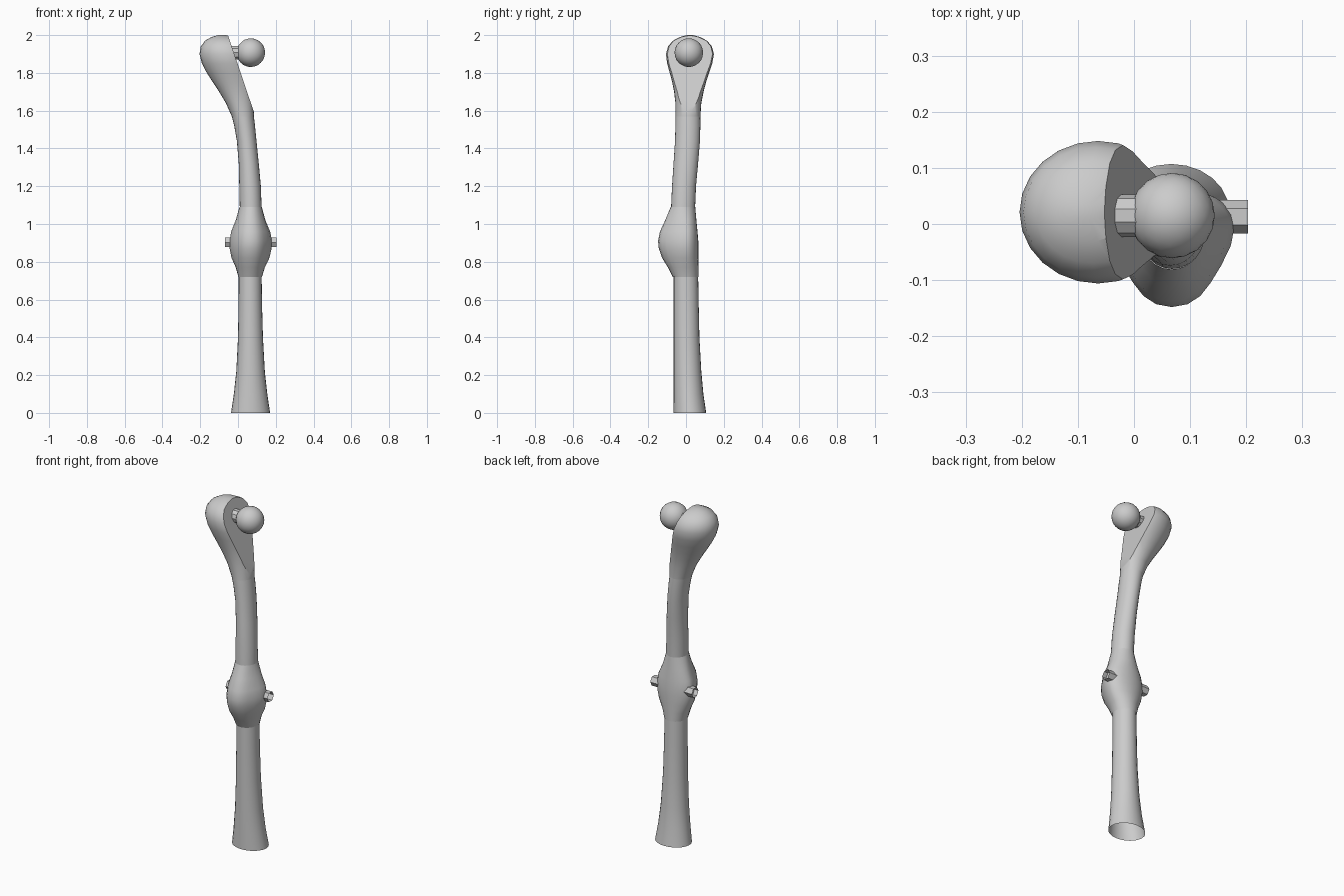
import bpy, bmesh, math
from mathutils import Vector

SIDES = 24


def finish(name, bm, angle=35):
    bmesh.ops.recalc_face_normals(bm, faces=bm.faces[:])
    mesh = bpy.data.meshes.new(name)
    bm.to_mesh(mesh)
    bm.free()
    obj = bpy.data.objects.new(name, mesh)
    bpy.context.collection.objects.link(obj)
    bpy.ops.object.select_all(action='DESELECT')
    obj.select_set(True)
    bpy.context.view_layer.objects.active = obj
    bpy.ops.object.shade_smooth_by_angle(angle=math.radians(angle))
    return obj


def loft(rings, cap_top=False):
    """Each ring: z, x min, x max, y min, y max, y of widest line, front pinch."""
    bm = bmesh.new()
    loops = []
    for z, x0, x1, y0, y1, *extra in rings:
        mid = extra[0] if extra else (y0 + y1) / 2
        pinch = extra[1] if extra else 0
        loop = []
        for i in range(SIDES):
            t = math.tau * i / SIDES
            c, s = math.cos(t), math.sin(t)
            x = (x1 - x0) / 2 * c
            y = mid + (s * (y1 - mid) if s > 0 else s * (mid - y0))
            if s < 0:
                x *= 1 - pinch * math.sin(2 * t) ** 2
            loop.append(bm.verts.new(((x0 + x1) / 2 + x, y, z)))
        loops.append(loop)
    for a, b in zip(loops, loops[1:]):
        for i in range(SIDES):
            j = (i + 1) % SIDES
            bm.faces.new((a[i], a[j], b[j], b[i]))
    if cap_top:
        bm.faces.new(loops[-1])
    return bm


def rod(name, x0, x1, y, z, radius, sides):
    """Open tube along x."""
    bm = bmesh.new()
    ends = [[bm.verts.new((x, y + radius * math.cos(math.tau * i / sides),
                           z + radius * math.sin(math.tau * i / sides)))
             for i in range(sides)] for x in (x0, x1)]
    for i in range(sides):
        j = (i + 1) % sides
        bm.faces.new((ends[0][i], ends[0][j], ends[1][j], ends[1][i]))
    return finish(name, bm)


# Lower shaft, open at the foot
finish("lower_shaft", loft([
    (0.00, -0.037, 0.170, -0.065, 0.107),
    (0.10, -0.022, 0.155, -0.065, 0.092),
    (0.22, -0.009, 0.142, -0.065, 0.081),
    (0.40, 0.000, 0.132, -0.065, 0.071),
    (0.58, 0.003, 0.127, -0.065, 0.067),
    (0.74, 0.004, 0.125, -0.065, 0.064)]))

# Knee swelling with a narrower bulge in front
finish("knee", loft([
    (0.72, 0.002, 0.127, -0.070, 0.066, 0.000, 0.00),
    (0.77, -0.012, 0.142, -0.096, 0.066, 0.000, 0.05),
    (0.82, -0.034, 0.166, -0.126, 0.066, 0.000, 0.10),
    (0.87, -0.044, 0.178, -0.144, 0.066, 0.000, 0.13),
    (0.91, -0.045, 0.180, -0.148, 0.065, 0.000, 0.13),
    (0.96, -0.036, 0.170, -0.138, 0.061, 0.000, 0.11),
    (1.02, -0.012, 0.145, -0.110, 0.055, -0.005, 0.07),
    (1.09, 0.008, 0.126, -0.081, 0.049, -0.015, 0.00)]))

# Upper shaft
finish("upper_shaft", loft([
    (1.06, 0.010, 0.126, -0.080, 0.047),
    (1.20, 0.007, 0.121, -0.074, 0.053),
    (1.32, 0.004, 0.110, -0.066, 0.064),
    (1.44, -0.006, 0.098, -0.058, 0.074),
    (1.52, -0.020, 0.090, -0.056, 0.076),
    (1.57, -0.033, 0.084, -0.055, 0.076)]))

# Rounded head, sliced flat on the inner side
head = loft([
    (1.57, -0.033, 0.084, -0.055, 0.076),
    (1.64, -0.064, 0.084, -0.056, 0.081),
    (1.70, -0.100, 0.084, -0.063, 0.093),
    (1.75, -0.133, 0.086, -0.073, 0.106),
    (1.80, -0.165, 0.086, -0.086, 0.122),
    (1.85, -0.191, 0.085, -0.100, 0.139),
    (1.90, -0.204, 0.076, -0.106, 0.148),
    (1.94, -0.197, 0.058, -0.095, 0.137),
    (1.97, -0.175, 0.030, -0.070, 0.112),
    (1.99, -0.140, -0.020, -0.032, 0.074),
    (2.00, -0.105, -0.065, 0.005, 0.037)], cap_top=True)
cut = bmesh.ops.bisect_plane(
    head, geom=head.verts[:] + head.edges[:] + head.faces[:],
    plane_co=Vector((0.075, 0, 1.62)), plane_no=Vector((0.37, 0, 0.125)),
    clear_outer=True)
rim = [e for e in cut["geom_cut"] if isinstance(e, bmesh.types.BMEdge)]
bmesh.ops.contextual_create(head, geom=rim)
finish("head", head)

# Ball joint and its neck
rod("ball_neck", -0.055, 0.02, 0.015, 1.907, 0.038, 10)
ball = bmesh.new()
bmesh.ops.create_icosphere(ball, subdivisions=3, radius=0.076)
finish("ball", ball).location = (0.068, 0.015, 1.907)

# Hexagonal pins through the sides of the knee
rod("knee_pin_right", 0.15, 0.203, 0.013, 0.903, 0.030, 6)
rod("knee_pin_left", -0.069, -0.015, 0.013, 0.903, 0.030, 6)
